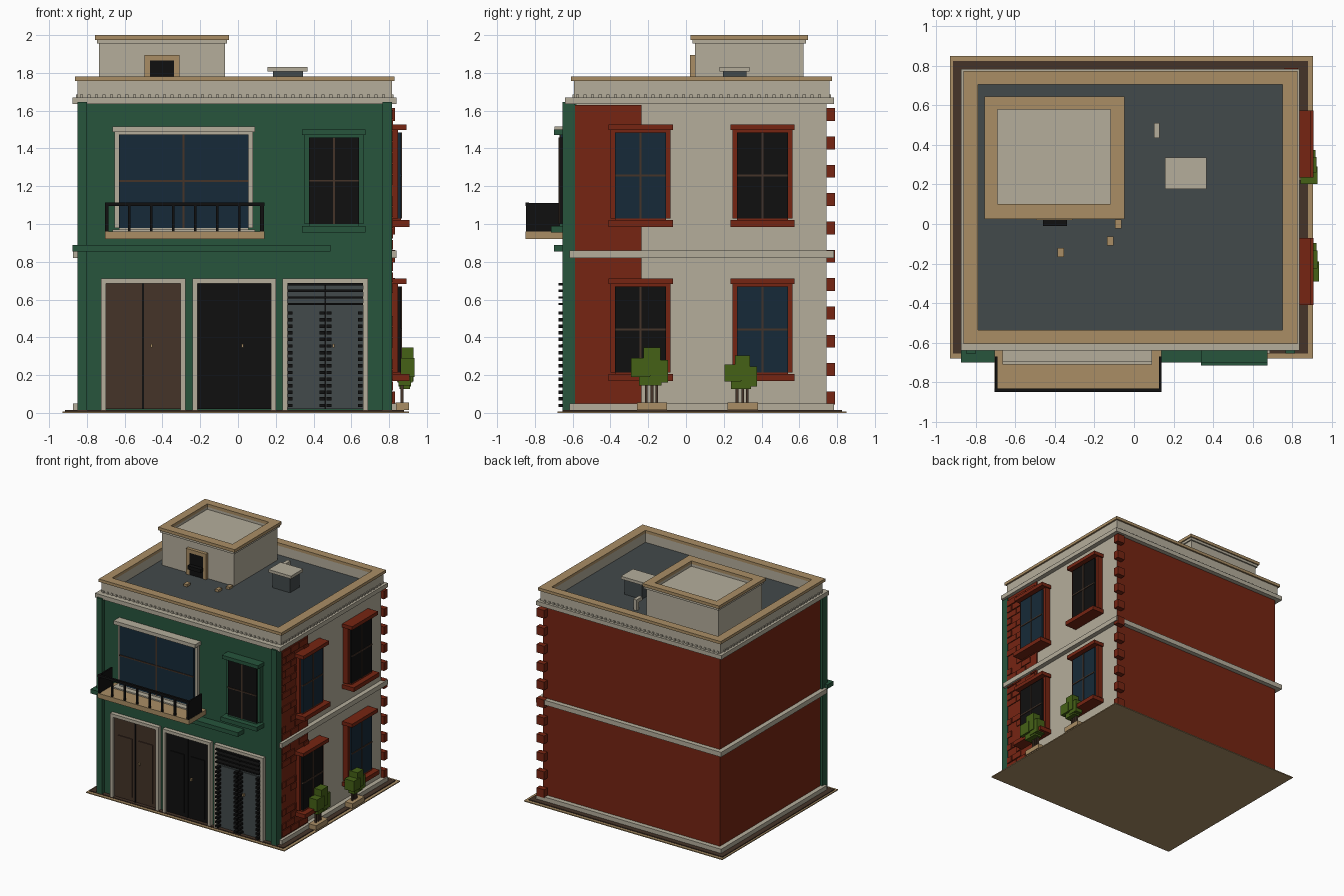
import bpy, bmesh, random
from mathutils import Vector

random.seed(4)
default_cube = bpy.data.objects.get("Cube")
if default_cube:
    bpy.data.objects.remove(default_cube, do_unlink=True)


def material(name, red, green, blue):
    mat = bpy.data.materials.new(name)
    mat.use_nodes = True
    colour = (red, green, blue, 1)
    mat.diffuse_color = colour
    mat.node_tree.nodes["Principled BSDF"].inputs["Base Color"].default_value = colour
    return mat


CREAM = material("cream stone", .46, .42, .33)
TAN = material("tan stone", .4, .27, .13)
GREEN = material("green paint", .02, .09, .046)
RED = material("red brick", .18, .018, .006)
SLATE = material("slate grey", .055, .067, .07)
BLACK = material("black iron", .005, .005, .005)
NAVY = material("navy glass", .008, .023, .04)
BROWN = material("brown wood", .058, .033, .021)
LEAF = material("leaf green", .06, .12, .008)


def boxes(name, mat, *bounds):
    """One object made of boxes, each given as x, x, y, y, z, z limits."""
    bm = bmesh.new()
    for x0, x1, y0, y1, z0, z1 in bounds:
        low, high = Vector((x0, y0, z0)), Vector((x1, y1, z1))
        for vert in bmesh.ops.create_cube(bm, size=1)["verts"]:
            vert.co = (low + high) / 2 + vert.co * (high - low)
    mesh = bpy.data.meshes.new(name)
    bm.to_mesh(mesh)
    bm.free()
    mesh.materials.append(mat)
    obj = bpy.data.objects.new(name, mesh)
    bpy.context.collection.objects.link(obj)
    return obj


def grow(rect, amount):
    x0, x1, y0, y1 = rect
    return x0 - amount, x1 + amount, y0 - amount, y1 + amount


def ring(name, mat, outer, inner, bottom, top):
    """Rectangular band between two rectangles."""
    x0, x1, y0, y1 = outer
    a0, a1, b0, b1 = inner
    span = bottom, top
    return boxes(name, mat, (x0, x1, y0, b0, *span), (x0, x1, b1, y1, *span),
                 (x0, a0, b0, b1, *span), (a1, x1, b0, b1, *span))


# Facade coordinates: along the wall, height, and depth out of the wall
FRONT, RIGHT = -.62, .8


def on_wall(side, u0, u1, z0, z1, depth, back=0):
    if side == "front":
        return u0, u1, FRONT - depth, FRONT - back, z0, z1
    return RIGHT + back, RIGHT + depth, u0, u1, z0, z1


def wall_ring(side, u0, u1, z0, z1, width, depth):
    return [on_wall(side, u0 - width, u0, z0, z1, depth),
            on_wall(side, u1, u1 + width, z0, z1, depth),
            on_wall(side, u0 - width, u1 + width, z1, z1 + width, depth)]


def window(name, side, u0, u1, z0, z1, glass, trim, depth):
    boxes(name + "_glass", glass, on_wall(side, u0, u1, z0, z1, depth))
    middle, centre, thin = (u0 + u1) / 2, (z0 + z1) / 2, .005
    boxes(name + "_mullions", BROWN,
          on_wall(side, middle - thin, middle + thin, z0, z1, depth + thin),
          on_wall(side, u0, u1, centre - thin, centre + thin, depth + thin))
    boxes(name + "_frame", trim, *wall_ring(side, u0, u1, z0, z1, .024, depth - .015),
          on_wall(side, u0 - .035, u1 + .035, z1 + .012, z1 + .042, depth + .03),
          on_wall(side, u0 - .035, u1 + .035, z0 - .045, z0 - .01, depth + .045),
          on_wall(side, u0, u1, z0 - .01, z0, depth))


# Ground slab
boxes("ground_slab", TAN, (-.93, .905, -.68, .85, 0, .008))
boxes("pavement", BROWN, (-.915, .88, -.655, .825, .008, .015))

# Main block, coloured by the direction of each wall
WALL = (-.835, RIGHT, -.58, .745)
block = boxes("main_block", CREAM, (*WALL, .015, 1.68))
for extra in (RED, SLATE):
    block.data.materials.append(extra)
for face in block.data.polygons:
    if face.normal.z > .5:
        face.material_index = 2
    elif face.normal.y > .5 or face.normal.x < -.5:
        face.material_index = 1

# Green front with corner pilasters and a ledge
boxes("front_wall", GREEN, (-.835, RIGHT, FRONT, -.58, .015, 1.64))
boxes("front_pilasters", GREEN, (-.85, -.8, -.655, -.587, .015, 1.645),
      (.765, .815, -.655, -.587, .015, 1.645))
boxes("front_ledge", GREEN, on_wall("front", -.875, .49, .855, .89, .08))

# Stone bands, cornice, dentils and parapet
for label, bottom, top in (("plinth", .015, .05), ("middle_band", .82, .86)):
    ring(label, CREAM, grow(WALL, .038), WALL, bottom, top)
cornice = (-.875, .838, -.64, .783)
ring("cornice", CREAM, cornice, WALL, 1.635, 1.67)
INNER = (-.79, .75, -.535, .705)
ring("parapet", CREAM, grow(WALL, .014), INNER, 1.67, 1.756)
ring("parapet_cap", TAN, grow(WALL, .028), INNER, 1.756, 1.78)
dentils, (x0, x1, y0, y1) = [], grow(WALL, .014)
tooth, rise, gap = .008, (1.67, 1.685), .04
for i in range(int((x1 - x0) / gap)):
    x = x0 + (i + .5) * gap
    dentils += [(x - tooth, x + tooth, y0 - tooth, y0, *rise), (x - tooth, x + tooth, y1, y1 + tooth, *rise)]
for i in range(int((y1 - y0) / gap)):
    y = y0 + (i + .5) * gap
    dentils += [(x0 - tooth, x0, y - tooth, y + tooth, *rise), (x1, x1 + tooth, y - tooth, y + tooth, *rise)]
boxes("dentils", CREAM, *dentils)

# Brick panel on the right wall and blocks at the rear corner
boxes("brick_panel", RED, on_wall("right", -.587, -.235, .05, 1.63, .014))
bricks, length, course = [], .115, .0575
for row in range(27):
    for column in range(4):
        start = -.587 + length * (column - row % 2 / 2)
        end = min(start + length - .008, -.235)
        start = max(start, -.587)
        if random.random() < .55 and end - start > .02:
            z = .06 + row * course
            bricks.append(on_wall("right", start, end, z, z + course - .008, .021))
boxes("raised_bricks", RED, *bricks)
boxes("corner_blocks", RED, *[(.76, .83, .745, .79, z, z + .068)
                              for z in (.045 + .15 * i for i in range(11))])

# Front windows
window("large_window", "front", -.63, .055, .98, 1.475, NAVY, CREAM, .045)
window("small_window", "front", .375, .64, 1, 1.458, BLACK, GREEN, .05)

# Right windows, two on each floor
for floor, base, panes in (("upper", 1.03, (NAVY, BLACK)), ("lower", .215, (BLACK, NAVY))):
    for place, u, glass in zip(("front", "rear"), (-.375, .27), panes):
        window(f"{floor}_{place}_side_window", "right", u, u + .27, base, base + .455, glass, RED, .062)

# Balcony with iron railing
boxes("balcony_slab", TAN, (-.705, .14, -.85, FRONT, .92, .96))
posts = [(x, x + .014, -.848, -.834, .96, 1.1) for x in (-.7 + .1165 * i for i in range(8))]
sides = [(x, x + .012, -.848, -.67, .96, 1.112) for x in (-.703, .126)]
boxes("balcony_railing", BLACK, (-.705, .14, -.85, -.832, 1.096, 1.115), *posts, *sides)


# Double doors
def double_door(name, left, right, mat, panel_mat):
    top, middle, proud = .685, (left + right) / 2, .022
    boxes(name + "_frame", CREAM, *wall_ring("front", left, right, .015, top, .026, .035))
    boxes(name + "_leaves", mat, on_wall("front", left, right, .02, top, .015))
    boxes(name + "_seam", BLACK, on_wall("front", middle - .005, middle + .005, .02, top, proud))
    boxes(name + "_panels", panel_mat,
          on_wall("front", left + .035, middle - .03, .05, .54, proud),
          on_wall("front", middle + .03, right - .035, .05, .54, proud))
    boxes(name + "_handle", TAN, on_wall("front", middle + .038, middle + .05, .345, .365, .04))


double_door("left_door", -.7, -.305, BROWN, BROWN)
double_door("middle_door", -.215, .175, BLACK, BLACK)
double_door("right_door", .262, .662, SLATE, SLATE)

# Iron grille over the right door
bars = [on_wall("front", .262, .662, z, z + .012, .055) for z in (.57, .605, .64, .675)]
for u in (.262, .432, .468, .634):
    bars += [on_wall("front", u, u + .026, z, z + .018, .055)
             for z in (.03 + .035 * i for i in range(15))]
boxes("door_grille", BLACK, *bars)

# Roof house with cap and hatch door
HOUSE = (-.735, -.07, .047, .623)
WELL = (-.69, -.12, .1, .58)
boxes("roof_house", CREAM, (*HOUSE, 1.68, 1.955))
ring("roof_house_moulding", CREAM, grow(HOUSE, .012), WELL, 1.955, 1.975)
ring("roof_house_cap", TAN, grow(HOUSE, .022), WELL, 1.975, 2)
boxes("roof_door_frame", TAN, (-.495, -.465, .02, .047, 1.68, 1.895),
      (-.34, -.31, .02, .047, 1.68, 1.895), (-.465, -.34, .02, .047, 1.865, 1.895))
boxes("roof_door", BLACK, (-.465, -.34, .025, .047, 1.68, 1.865),
      (-.46, -.34, -.01, .025, 1.74, 1.77))

# Rooftop unit, vent pipe and loose slabs
boxes("roof_unit", SLATE, (.185, .345, .195, .32, 1.68, 1.81))
boxes("roof_unit_lid", CREAM, (.157, .367, .177, .337, 1.808, 1.832))
boxes("vent_pipe", CREAM, (.1, .13, .48, .51, 1.68, 1.75), (.1, .13, .435, .51, 1.74, 1.77))
boxes("roof_slabs", TAN, *[(x - .016, x + .016, y - .023, y + .023, 1.68, 1.7)
                           for x, y in ((-.08, 0), (-.12, -.085), (-.37, -.145))])

# Potted shrubs beside the right wall
for name, y, size in (("front_shrub", -.18, 1), ("rear_shrub", .3, .88)):
    boxes(name + "_pot", TAN, (.835, .905, y - .08, y + .08, .015, .055))
    boxes(name + "_trunk", BROWN, *[(.86, .875, y + d - .007, y + d + .007, .055, .2) for d in (-.03, 0, .025)])
    clumps = ((-.06, .24, .05, .05), (0, .27, .045, .075), (.04, .22, .045, .06), (-.01, .19, .06, .045))
    boxes(name + "_leaves", LEAF, *[(.887 - .05 * size + i * .004, .885 + .05 * size - i * .006,
                                     y + size * (d - half), y + size * (d + half),
                                     size * (z - tall), size * (z + tall))
                                    for i, (d, z, half, tall) in enumerate(clumps)])
